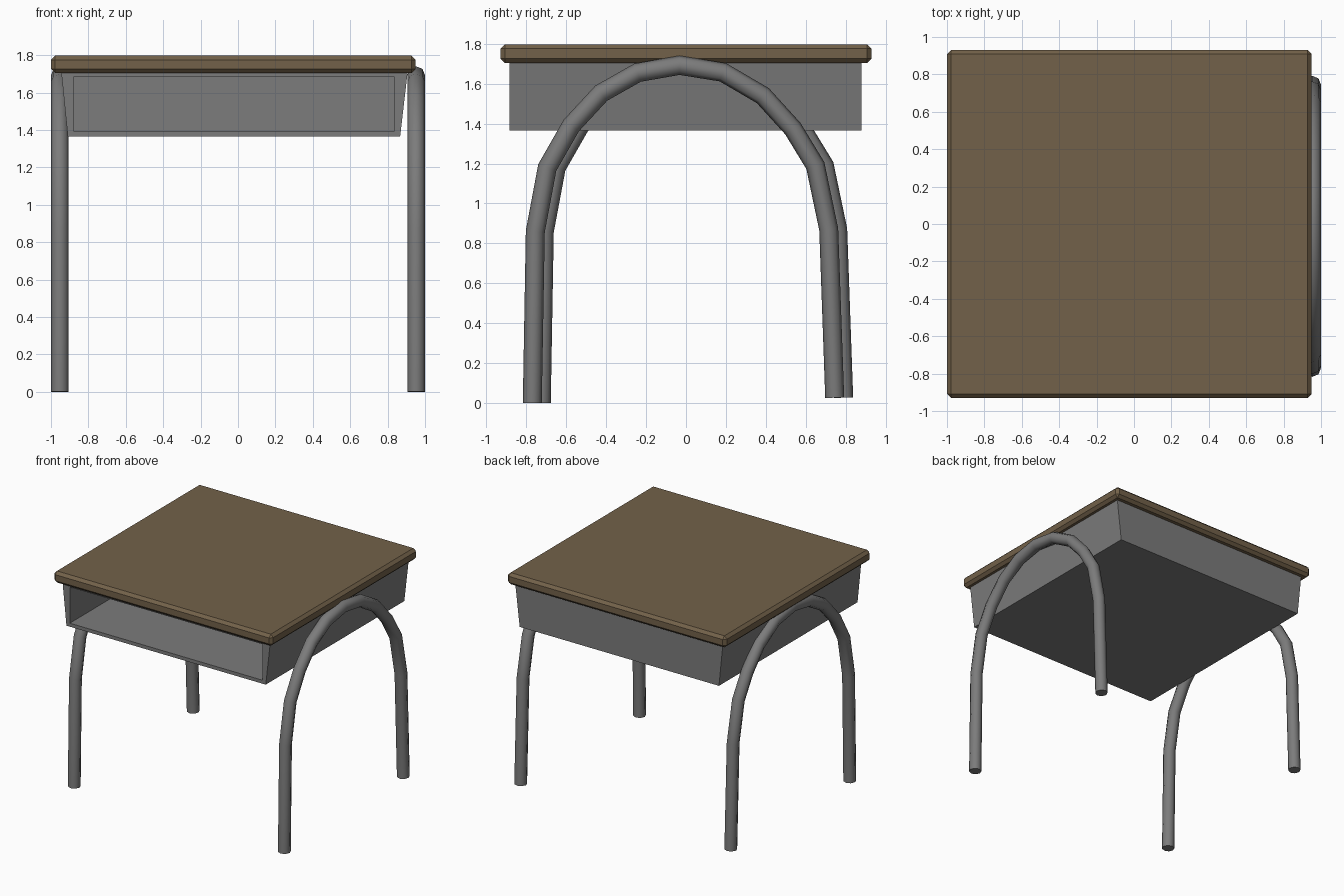
import bpy, bmesh, math
from mathutils import Vector

if "Cube" in bpy.data.objects:
    bpy.data.objects.remove(bpy.data.objects["Cube"])


def material(name, rgb):
    m = bpy.data.materials.new(name)
    m.diffuse_color = (*rgb, 1)
    m.use_nodes = True
    m.node_tree.nodes["Principled BSDF"].inputs["Base Color"].default_value = m.diffuse_color
    return m


wood = material("brown wood", (0.17, 0.12, 0.067))
metal = material("grey metal", (0.2, 0.2, 0.2))


def finish(name, bm, mat):
    bmesh.ops.recalc_face_normals(bm, faces=bm.faces[:])
    me = bpy.data.meshes.new(name)
    bm.to_mesh(me)
    bm.free()
    ob = bpy.data.objects.new(name, me)
    bpy.context.collection.objects.link(ob)
    me.materials.append(mat)
    return ob


def box(x0, x1, y0, y1, z0, z1):
    bm = bmesh.new()
    bmesh.ops.create_cube(bm, size=1)
    for v in bm.verts:
        v.co = (x1 if v.co.x > 0 else x0,
                y1 if v.co.y > 0 else y0,
                z1 if v.co.z > 0 else z0)
    return bm


# table top with chamfered edges
bm = box(-1, 0.95, -0.93, 0.93, 1.704, 1.797)
bmesh.ops.bevel(bm, geom=bm.edges[:], offset=0.022, segments=1, affect='EDGES')
finish("desk_top", bm, wood)

# storage tray: tapered sides, hollowed from the front
bm = box(-0.945, 0.907, -0.885, 0.88, 1.365, 1.71)
for v in bm.verts:
    if v.co.z < 1.5:
        v.co.x = -0.91 if v.co.x < 0 else 0.867
bm.normal_update()
front = min(bm.faces, key=lambda f: f.calc_center_median().y)
bmesh.ops.inset_region(bm, faces=[front], thickness=0.025)
for v in front.verts:
    v.co.x = -0.88 if v.co.x < 0 else 0.837
    v.co.z = 1.393 if v.co.z < 1.5 else 1.683
ext = bmesh.ops.extrude_discrete_faces(bm, faces=[front])
for v in ext["faces"][0].verts:
    v.co.y = 0.855
finish("storage_tray", bm, metal)

# bent tube legs: one arch per side
PATH = [(-0.77, 0), (-0.755, 0.86), (-0.695, 1.18), (-0.575, 1.39),
        (-0.425, 1.552), (-0.243, 1.655), (-0.033, 1.692), (0.185, 1.657),
        (0.385, 1.54), (0.535, 1.375), (0.648, 1.19), (0.715, 0.87), (0.745, 0.027)]
SIDES, RADIUS = 8, 0.0475


def leg_arch(name, x, dy):
    bm = bmesh.new()
    pts = [Vector((x, y + dy, z)) for y, z in PATH]
    rings = []
    for i, p in enumerate(pts):
        a = (p - pts[i - 1]).normalized() if i else None
        b = (pts[i + 1] - p).normalized() if i < len(pts) - 1 else None
        t = ((a or b) + (b or a)).normalized()
        stretch = 1 / t.dot(a or b)
        side = Vector((0, -t.z, t.y))
        rings.append([bm.verts.new(
            p + Vector((RADIUS * math.cos(k * math.tau / SIDES), 0, 0))
            + side * RADIUS * stretch * math.sin(k * math.tau / SIDES))
            for k in range(SIDES)])
    for r, s in zip(rings, rings[1:]):
        for k in range(SIDES):
            j = (k + 1) % SIDES
            bm.faces.new((r[k], r[j], s[j], s[k]))
    bm.faces.new(rings[0])
    bm.faces.new(rings[-1])
    ob = finish(name, bm, metal)
    bpy.ops.object.select_all(action='DESELECT')
    ob.select_set(True)
    bpy.context.view_layer.objects.active = ob
    bpy.ops.object.shade_smooth_by_angle(angle=math.radians(50))


leg_arch("right_leg_arch", 0.9525, 0)
leg_arch("left_leg_arch", -0.9525, 0.045)
